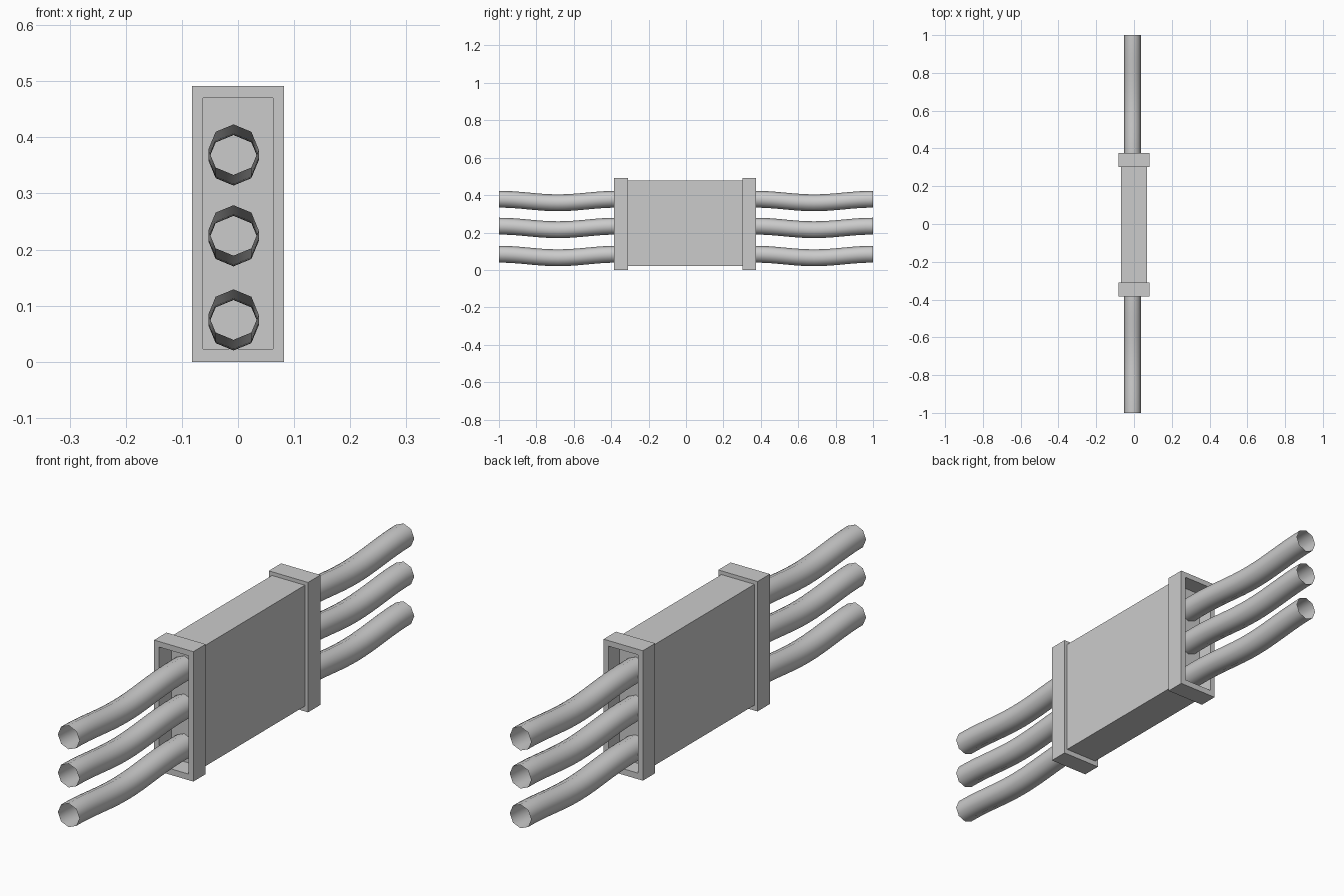
import bpy, bmesh, math

if "Cube" in bpy.data.objects:
    bpy.data.objects.remove(bpy.data.objects["Cube"])

TUBE_R = 0.045
TUBE_X = -0.008
PANEL_Y = 0.31


def make_object(name, bm):
    bmesh.ops.recalc_face_normals(bm, faces=bm.faces)
    mesh = bpy.data.meshes.new(name)
    bm.to_mesh(mesh)
    bm.free()
    obj = bpy.data.objects.new(name, mesh)
    bpy.context.collection.objects.link(obj)
    return obj


def bridge(bm, a, b):
    n = len(a)
    for i in range(n):
        bm.faces.new((a[i], a[(i + 1) % n], b[(i + 1) % n], b[i]))


def rect(bm, y, half_x, z0, z1):
    return [bm.verts.new((x, y, z)) for x, z in
            ((-half_x, z0), (half_x, z0), (half_x, z1), (-half_x, z1))]


def box(name, y0, y1, half_x, z0, z1):
    bm = bmesh.new()
    a, b = rect(bm, y0, half_x, z0, z1), rect(bm, y1, half_x, z0, z1)
    bridge(bm, a, b)
    bm.faces.new(a)
    bm.faces.new(b)
    return make_object(name, bm)


def collar(name, y0, y1):
    # rectangular frame: outer wall, rims and inner opening
    bm = bmesh.new()
    outer, inner = (0.082, 0.0, 0.491), (0.062, 0.023, 0.47)
    loops = [rect(bm, y, *s) for y, s in
             ((y0, outer), (y1, outer), (y1, inner), (y0, inner))]
    for i in range(4):
        bridge(bm, loops[i], loops[(i + 1) % 4])
    return make_object(name, bm)


def cable(name, side, z):
    # open eight-sided tube that sags once between the collar and its free end
    bm = bmesh.new()
    steps = 16
    path = [(PANEL_Y, z)]
    for i in range(steps + 1):
        t = i / steps
        sag = 0.019 * (0.5 - 0.5 * math.cos(2 * math.pi * t))
        path.append((0.37 + 0.63 * t, z - sag))
    prev = None
    for y, cz in path:
        ring = [bm.verts.new((TUBE_X + TUBE_R * math.sin(k * math.pi / 4), side * y,
                              cz + TUBE_R * math.cos(k * math.pi / 4))) for k in range(8)]
        if prev:
            bridge(bm, prev, ring)
        prev = ring
    obj = make_object(name, bm)
    for p in obj.data.polygons:
        p.use_smooth = True
    return obj


# connector housing, its ends form the recessed panels
box("housing", -PANEL_Y, PANEL_Y, 0.069, 0.02, 0.477)

# end frames
collar("front_collar", -0.384, -0.31)
collar("back_collar", 0.301, 0.375)

# three cables on each end
for side, end in ((-1, "front"), (1, "back")):
    for z, level in ((0.084, "lower"), (0.234, "middle"), (0.378, "upper")):
        cable(f"{end}_{level}_cable", side, z)
